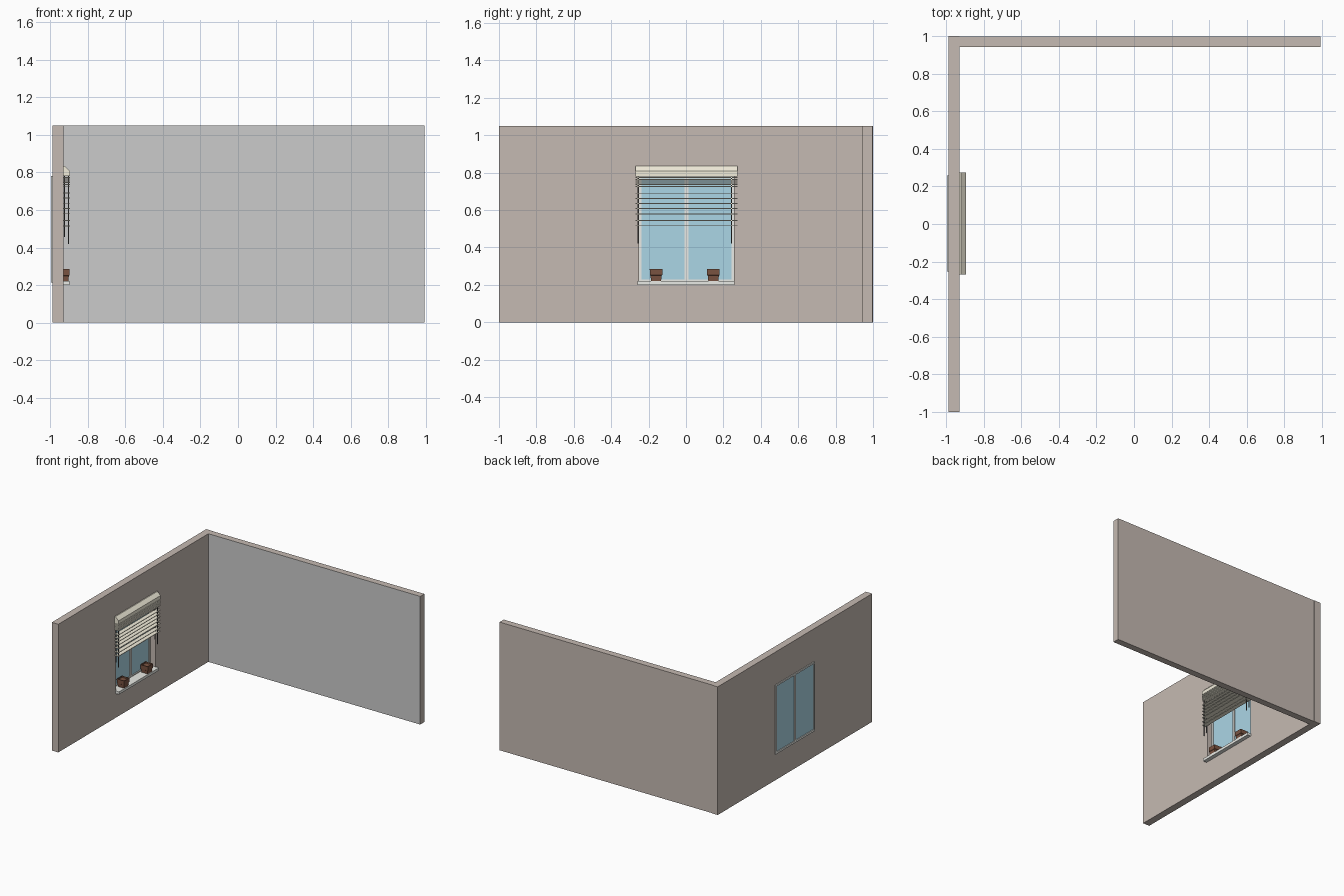
import bpy, bmesh

if "Cube" in bpy.data.objects:
    bpy.data.objects.remove(bpy.data.objects["Cube"])

def material(name, r, g, b):
    m = bpy.data.materials.new(name)
    m.diffuse_color = (r, g, b, 1)
    m.use_nodes = True
    m.node_tree.nodes["Principled BSDF"].inputs["Base Color"].default_value = m.diffuse_color
    return m

BROWN = material("wall_brown", 0.56, 0.49, 0.445)
GREY = material("wall_grey", 0.72, 0.72, 0.72)
WHITE = material("frame_white", 0.82, 0.83, 0.79)
GLASS = material("glass_blue", 0.41, 0.67, 0.79)
CREAM = material("blind_cream", 0.89, 0.85, 0.71)
BLACK = material("cord_dark", 0.10, 0.10, 0.10)
POT = material("pot_brown", 0.20, 0.09, 0.055)

def finish(name, bm, mat):
    bmesh.ops.recalc_face_normals(bm, faces=bm.faces)
    me = bpy.data.meshes.new(name)
    bm.to_mesh(me)
    bm.free()
    ob = bpy.data.objects.new(name, me)
    bpy.context.collection.objects.link(ob)
    me.materials.append(mat)
    return ob

def add_box(bm, x, y, z):
    v = bmesh.ops.create_cube(bm, size=1)["verts"]
    for p in v:
        p.co = [(a[0] + a[1]) / 2 + c * (a[1] - a[0]) for c, a in zip(p.co, (x, y, z))]

def boxes(name, mat, *specs):
    bm = bmesh.new()
    for s in specs:
        add_box(bm, *s)
    return finish(name, bm, mat)

# Window wall with its opening
wall = boxes("window_wall", BROWN, ((-0.988, -0.929), (-1, 1), (0, 1.05)))
cutter = boxes("opening_cutter", BROWN, ((-1.1, -0.8), (-0.25, 0.256), (0.215, 0.78)))
cutter.hide_render = True
mod = wall.modifiers.new("opening", "BOOLEAN")
mod.object = cutter
mod.operation = "DIFFERENCE"
mod.solver = "EXACT"
bpy.context.view_layer.objects.active = wall
bpy.ops.object.modifier_apply(modifier="opening")
bpy.data.objects.remove(cutter)

# Back wall, grey on the room side
back = boxes("back_wall", BROWN, ((-0.929, 0.992), (0.943, 0.997), (0, 1.05)))
back.data.materials.append(GREY)
for f in back.data.polygons:
    if f.normal.y < -0.9:
        f.material_index = 1

# Window frame, mullion, glass and sill
fx = (-0.994, -0.972)
boxes("window_frame", WHITE,
      (fx, (-0.252, -0.237), (0.213, 0.782)),
      (fx, (0.243, 0.258), (0.213, 0.782)),
      (fx, (-0.237, 0.243), (0.213, 0.23)),
      (fx, (-0.237, 0.243), (0.768, 0.782)),
      (fx, (-0.007, 0.013), (0.23, 0.768)))
boxes("window_glass", GLASS, ((-0.988, -0.980), (-0.24, 0.246), (0.22, 0.775)))
boxes("window_sill", WHITE, ((-0.972, -0.897), (-0.25, 0.256), (0.215, 0.222)),
      ((-0.929, -0.897), (-0.26, 0.258), (0.20, 0.222)))

# Blind valance: chamfered profile extruded along y
bm = bmesh.new()
profile = [(-0.929, 0.835), (-0.922, 0.835), (-0.895, 0.808), (-0.895, 0.78), (-0.929, 0.78)]
face = bm.faces.new([bm.verts.new((x, -0.27, z)) for x, z in profile])
ext = bmesh.ops.extrude_face_region(bm, geom=[face])["geom"]
bmesh.ops.translate(bm, vec=(0, 0.545, 0), verts=[g for g in ext if isinstance(g, bmesh.types.BMVert)])
finish("blind_valance", bm, CREAM)

# Slats: a gathered stack, then spread ones
levels = [0.774 - 0.0095 * i for i in range(6)]
levels += [0.69, 0.663, 0.636, 0.608, 0.58, 0.545, 0.516]
boxes("blind_slats", CREAM,
      *[((-0.929, -0.895), (-0.27, 0.275), (z - 0.0025, z + 0.0025)) for z in levels])

# Pull cords at both ends
for side, y in (("left", -0.257), ("right", 0.243)):
    boxes("cords_" + side, BLACK,
          ((-0.927, -0.922), (y - 0.003, y + 0.003), (0.455, 0.78)),
          ((-0.904, -0.899), (y - 0.003, y + 0.003), (0.42, 0.78)))

# Square tapered flower pots with a rim and a hollow top
def pot(name, y):
    bm = bmesh.new()
    rings = []
    for h, z in ((0.027, 0.222), (0.030, 0.25), (0.033, 0.252), (0.034, 0.286),
                 (0.029, 0.286), (0.028, 0.276)):
        rings.append([bm.verts.new((-0.93 + sx * h, y + sy * h, z))
                      for sx, sy in ((-1, -1), (1, -1), (1, 1), (-1, 1))])
    for a, b in zip(rings, rings[1:]):
        for i in range(4):
            j = (i + 1) % 4
            bm.faces.new((a[i], a[j], b[j], b[i]))
    bm.faces.new(rings[0])
    bm.faces.new(rings[-1])
    finish(name, bm, POT)

pot("flower_pot_left", -0.16)
pot("flower_pot_right", 0.146)
